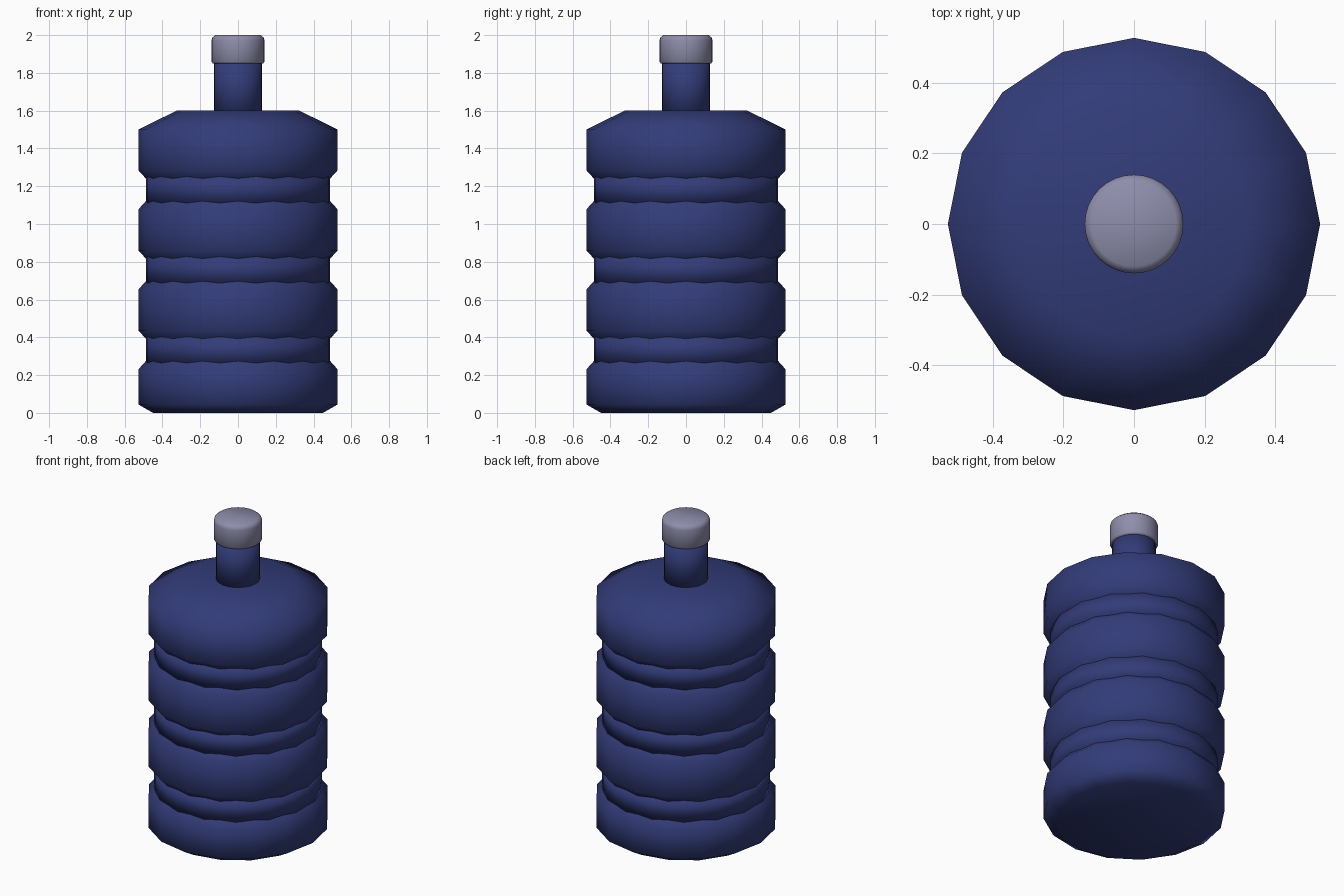
import bpy, bmesh, math

if "Cube" in bpy.data.objects:
    bpy.data.objects.remove(bpy.data.objects["Cube"])


def material(name, rgb):
    m = bpy.data.materials.new(name)
    m.diffuse_color = (*rgb, 1)
    m.use_nodes = True
    m.node_tree.nodes["Principled BSDF"].inputs["Base Color"].default_value = m.diffuse_color
    return m


BLUE = material("navy plastic", (0.032, 0.045, 0.19))
GREY = material("grey cap plastic", (0.27, 0.27, 0.41))


def lathe(name, profile, sides, mat, flat_angle=None):
    """Spin (radius, z) points around z into a closed solid."""
    bm = bmesh.new()
    rings = []
    for r, z in profile:
        rings.append([bm.verts.new((r * math.cos(2 * math.pi * i / sides),
                                    r * math.sin(2 * math.pi * i / sides), z))
                      for i in range(sides)])
    for a, b in zip(rings, rings[1:]):
        for i in range(sides):
            j = (i + 1) % sides
            bm.faces.new((a[i], a[j], b[j], b[i]))
    bm.faces.new(rings[0][::-1])
    bm.faces.new(rings[-1])
    for f in bm.faces:
        f.smooth = True
    if flat_angle:
        for e in bm.edges:
            e.smooth = e.calc_face_angle() < math.radians(flat_angle)
    me = bpy.data.meshes.new(name)
    bm.to_mesh(me)
    bm.free()
    me.materials.append(mat)
    ob = bpy.data.objects.new(name, me)
    bpy.context.collection.objects.link(ob)
    return ob


R, IN, STEP = 0.528, 0.45, 0.424   # band radius, inner radius, band spacing
SLOPE = 0.086                      # height of each band's chamfer

# Four wide bands: base, two middle ones and the shoulder
lathe("base_band", [(IN, 0), (R, 0.045), (R, 0.23), (IN, 0.23 + SLOPE)], 16, BLUE)
for k in (1, 2):
    lo, hi = 0.013 + STEP * k, 0.229 + STEP * k
    lathe(f"middle_band_{k}",
          [(IN, lo - SLOPE), (R, lo), (R, hi), (IN, hi + SLOPE)], 16, BLUE)
lathe("shoulder_band",
      [(IN, 1.285 - SLOPE), (R, 1.285), (R, 1.5), (0.325, 1.6)], 16, BLUE)

# Recessed grooves between the bands
for k in range(3):
    z = 0.26 + STEP * k
    lathe(f"groove_{k + 1}", [(0.488, z), (0.488, z + 0.15)], 32, BLUE, 40)

# Neck and rounded cap
lathe("neck", [(0.127, 1.55), (0.127, 1.9)], 32, BLUE, 40)
lathe("cap", [(0.133, 1.85), (0.14, 1.858), (0.14, 1.972), (0.136, 1.987),
              (0.12, 2.0)], 32, GREY)
